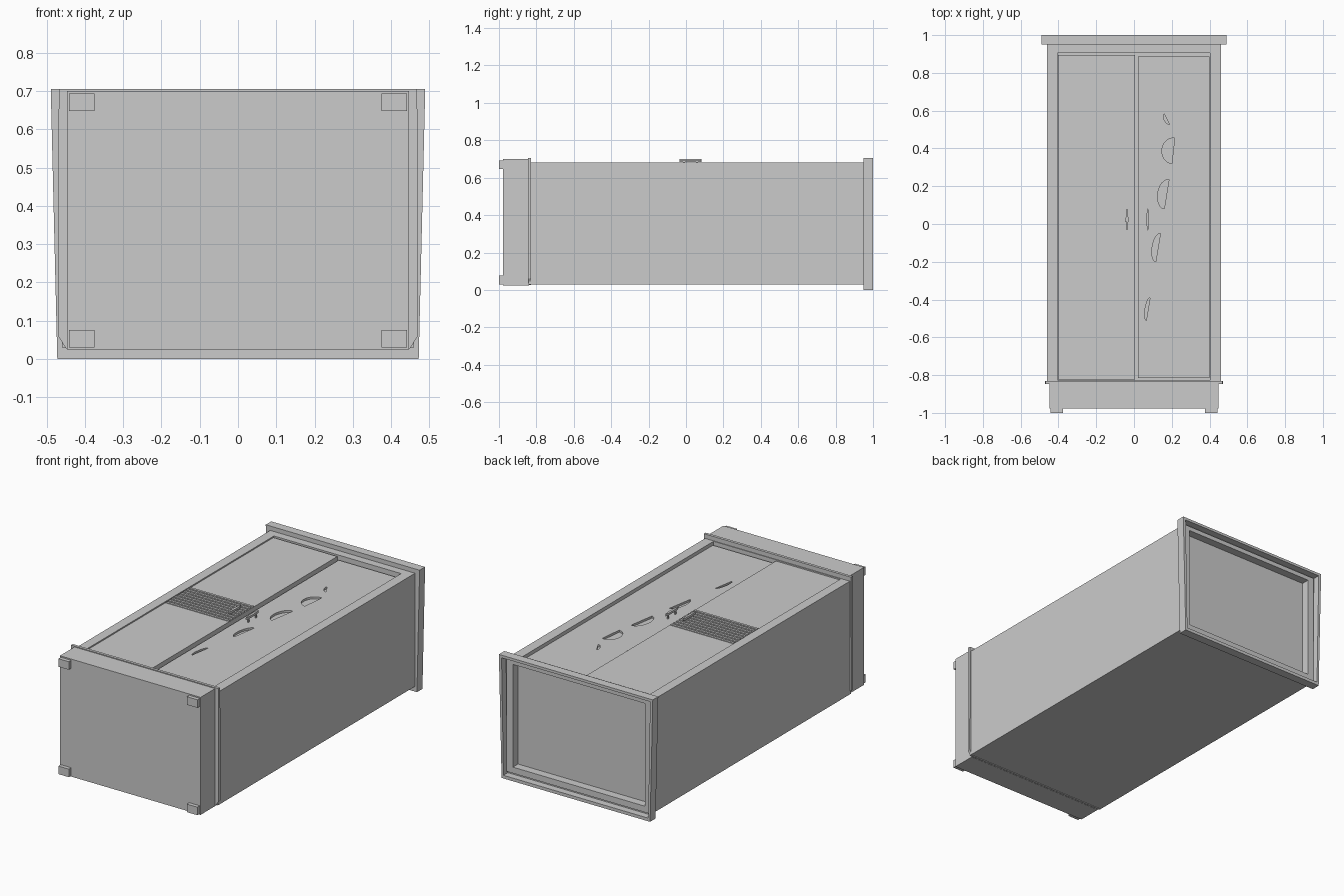
import bpy, bmesh, math
from mathutils import Vector

if "Cube" in bpy.data.objects:
    bpy.data.objects.remove(bpy.data.objects["Cube"])


def solid(name, ring_a, ring_b):
    """Closed prism between two matching rings of 3D points."""
    bm = bmesh.new()
    a = [bm.verts.new(p) for p in ring_a]
    b = [bm.verts.new(p) for p in ring_b]
    bm.faces.new(a)
    bm.faces.new(b[::-1])
    n = len(a)
    for i in range(n):
        j = (i + 1) % n
        bm.faces.new((a[i], b[i], b[j], a[j]))
    bmesh.ops.recalc_face_normals(bm, faces=bm.faces[:])
    me = bpy.data.meshes.new(name)
    bm.to_mesh(me)
    bm.free()
    ob = bpy.data.objects.new(name, me)
    bpy.context.collection.objects.link(ob)
    return ob


def along_y(name, profile, y0, y1):
    return solid(name, [(x, y0, z) for x, z in profile], [(x, y1, z) for x, z in profile])


def box(name, x0, x1, y0, y1, z0, z1):
    return along_y(name, [(x0, z0), (x1, z0), (x1, z1), (x0, z1)], y0, y1)


def cut(ob, cutters):
    """Subtract the cutters and bake the result."""
    for c in cutters:
        m = ob.modifiers.new("cut", 'BOOLEAN')
        m.operation = 'DIFFERENCE'
        m.solver = 'EXACT'
        m.object = c
        c.hide_render = True
    dg = bpy.context.evaluated_depsgraph_get()
    me = bpy.data.meshes.new_from_object(ob.evaluated_get(dg))
    ob.modifiers.clear()
    ob.data = me


# Cabinet body with a door opening and a recessed top panel
body = box("cabinet_body", -0.46, 0.46, -0.84, 0.972, 0.03, 0.68)
opening = box("opening_cutter", -0.405, 0.403, -0.826, 0.905, 0.64, 0.8)
top_recess = box("top_recess_cutter", -0.42, 0.42, 0.925, 1.1, 0.065, 0.655)
cut(body, [opening, top_recess])

# Crown frame, tapering towards the back
crown = along_y("crown_frame", [(-0.472, 0), (0.472, 0), (0.489, 0.705), (-0.489, 0.705)], 0.95, 1.0)
crown_hollow = along_y("crown_cutter", [(-0.46, 0.018), (0.46, 0.018), (0.472, 0.69), (-0.472, 0.69)], 0.96, 1.1)
cut(crown, [crown_hollow, top_recess])

# Plinth, moulding above it and feet
box("plinth", -0.447, 0.447, -0.978, -0.84, 0.025, 0.7)
along_y("plinth_moulding", [(-0.448, 0.026), (0.448, 0.026), (0.47, 0.06), (0.468, 0.705),
                            (-0.468, 0.705), (-0.47, 0.06)], -0.846, -0.83)
for s in (-1, 1):
    for z in (0.03, 0.647):
        x0, x1 = sorted((s * 0.375, s * 0.442))
        box("foot", x0, x1, -1.0, -0.97, z, z + 0.046)

# Left door with a central band of slats
box("left_door", -0.402, 0.004, -0.822, 0.896, 0.63, 0.675)
for i in range(9):
    y = -0.085 + i * 0.0265
    box("door_slat", -0.40, 0.002, y, y + 0.014, 0.67, 0.679)

# Right door with half-leaf recesses: flat side ends, bulge
door = box("right_door", 0.02, 0.400, -0.816, 0.886, 0.63, 0.662)
leaves = [((0.16, 0.582), (0.188, 0.528), 0.014), ((0.215, 0.455), (0.20, 0.32), 0.06),
          ((0.185, 0.235), (0.16, 0.08), 0.047), ((0.14, -0.05), (0.115, -0.20), 0.031),
          ((0.085, -0.39), (0.065, -0.51), 0.016)]
leaf_cutters = []
for a, b, bulge in leaves:
    a, b = Vector(a), Vector(b)
    d = (b - a) / 2
    n = Vector((d.y, -d.x)).normalized()
    pts = [(a + b) / 2 - d * math.cos(math.pi * k / 12) + n * bulge * math.sin(math.pi * k / 12)
           for k in range(13)]
    leaf_cutters.append(solid("leaf_cutter", [(p.x, p.y, 0.65) for p in pts],
                              [(p.x, p.y, 0.7) for p in pts]))
cut(door, leaf_cutters)

# Slim pull handles on short posts
for x, z, base in ((-0.037, 0.693, 0.67), (0.073, 0.69, 0.655)):
    bpy.ops.mesh.primitive_cylinder_add(vertices=12, radius=1, depth=0.012, location=(x, 0.024, z))
    handle = bpy.context.object
    handle.name = "door_handle"
    handle.scale = (0.007, 0.058, 1)
    bevel = handle.modifiers.new("soft_edge", 'BEVEL')
    bevel.width = 0.003
    bevel.segments = 1
    for y in (-0.01, 0.058):
        box("handle_post", x - 0.003, x + 0.003, y - 0.005, y + 0.005, base, z)

# Remove the cutters
for c in [opening, top_recess, crown_hollow] + leaf_cutters:
    bpy.data.objects.remove(c)
